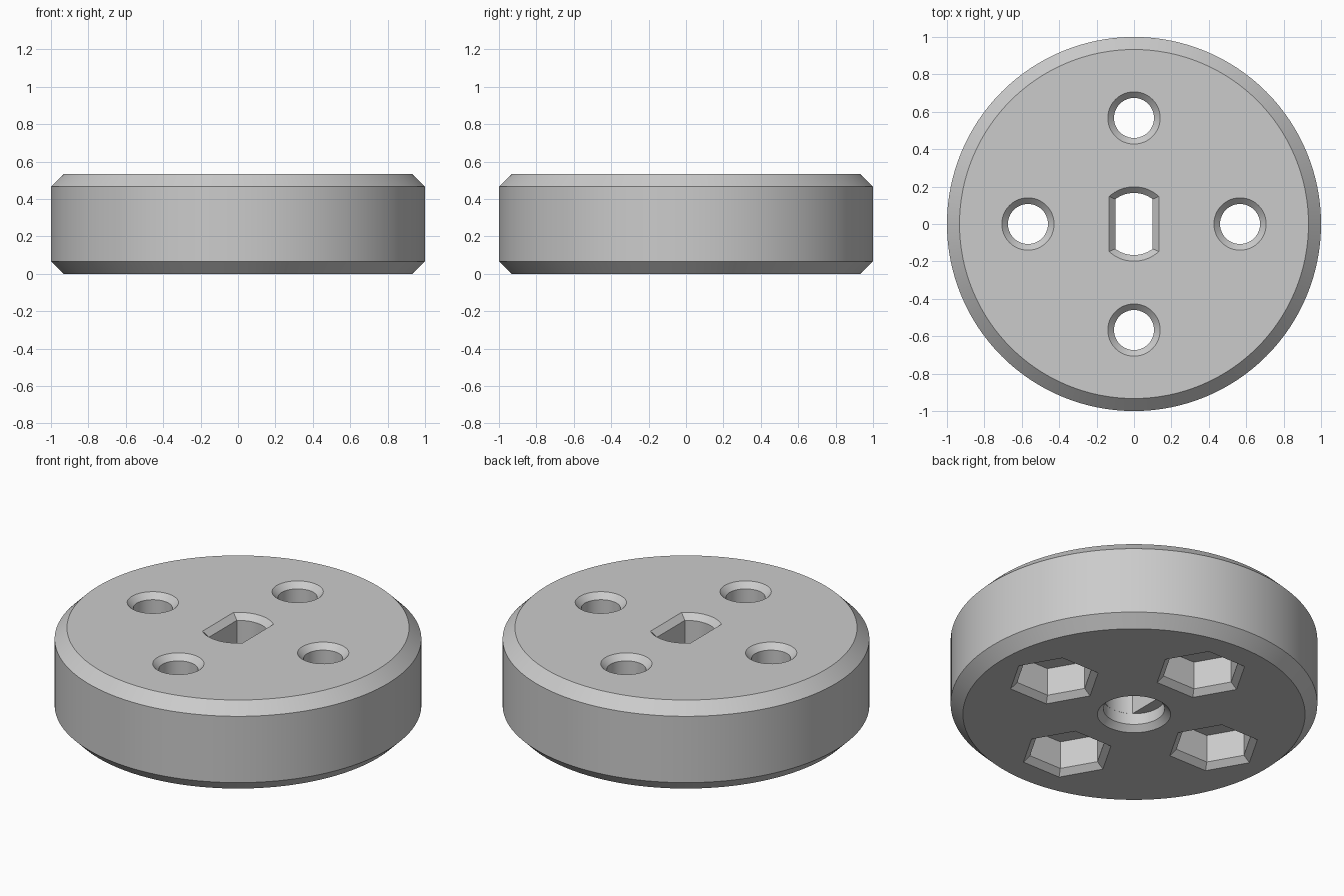
import bpy
from math import sin, cos, asin, pi

if "Cube" in bpy.data.objects:
    bpy.data.objects.remove(bpy.data.objects["Cube"], do_unlink=True)

HEIGHT = 0.533
EDGE = 0.067       # chamfer of the disc rim
LIP = 0.033        # chamfer of every opening
BOLT_RADIUS = 0.567

grey = bpy.data.materials.new("plain grey")
grey.use_nodes = True
grey.diffuse_color = (0.6, 0.6, 0.6, 1)
grey.node_tree.nodes["Principled BSDF"].inputs["Base Color"].default_value = (0.6, 0.6, 0.6, 1)


def polygon(radius, sides):
    return [(radius * cos(2 * pi * i / sides), radius * sin(2 * pi * i / sides))
            for i in range(sides)]


def double_flat(radius, half_width, steps=16):
    """Circle cut by two flats parallel to y."""
    a = asin(half_width / radius)
    arc = [(radius * sin(t), radius * cos(t))
           for t in (a - 2 * a * i / steps for i in range(steps + 1))]
    return arc + [(-x, -y) for x, y in arc]


def loft(name, rings, centre=(0, 0)):
    """Closed solid through a stack of (outline, z) rings."""
    n = len(rings[0][0])
    verts = [(x + centre[0], y + centre[1], z) for outline, z in rings for x, y in outline]
    faces = [tuple(reversed(range(n))), tuple(range(len(verts) - n, len(verts)))]
    for k in range(len(rings) - 1):
        for i in range(n):
            j = (i + 1) % n
            faces.append((k * n + i, k * n + j, (k + 1) * n + j, (k + 1) * n + i))
    mesh = bpy.data.meshes.new(name)
    mesh.from_pydata(verts, [], faces)
    mesh.materials.append(grey)
    obj = bpy.data.objects.new(name, mesh)
    bpy.context.collection.objects.link(obj)
    return obj


def cut(body, cutter):
    """Subtract the cutter, then discard it."""
    mod = body.modifiers.new("cut", 'BOOLEAN')
    mod.operation, mod.solver, mod.object = 'DIFFERENCE', 'EXACT', cutter
    bpy.context.view_layer.objects.active = body
    bpy.ops.object.modifier_apply(modifier=mod.name)
    bpy.data.objects.remove(cutter, do_unlink=True)


# Disc with chamfered rims
wheel = loft("wheel_disc", [
    (polygon(1 - EDGE, 128), 0), (polygon(1, 128), EDGE),
    (polygon(1, 128), HEIGHT - EDGE), (polygon(1 - EDGE, 128), HEIGHT)])

# Four hexagonal nut pockets below, each with a bolt hole to the top
for i in range(4):
    spot = (BOLT_RADIUS * cos(i * pi / 2), BOLT_RADIUS * sin(i * pi / 2))
    cut(wheel, loft("nut_pocket", [
        (polygon(0.292, 6), -LIP), (polygon(0.216, 6), LIP), (polygon(0.216, 6), 0.2)], spot))
    cut(wheel, loft("bolt_hole", [
        (polygon(0.107, 48), 0.1), (polygon(0.107, 48), HEIGHT - LIP),
        (polygon(0.107 + 2 * LIP, 48), HEIGHT + LIP)], spot))

# Round shaft recess below, double flat shaft slot above
cut(wheel, loft("shaft_recess", [
    (polygon(0.167 + 2 * LIP, 64), -LIP), (polygon(0.167, 64), LIP), (polygon(0.167, 64), 0.1)]))
cut(wheel, loft("shaft_slot", [
    (double_flat(0.166, 0.1), 0.05), (double_flat(0.166, 0.1), HEIGHT - LIP),
    (double_flat(0.166 + 2 * LIP, 0.1 + 2 * LIP), HEIGHT + LIP)]))

# Smooth round walls, crisp chamfer edges
bpy.ops.object.select_all(action='DESELECT')
wheel.select_set(True)
bpy.context.view_layer.objects.active = wheel
bpy.ops.object.shade_smooth_by_angle(angle=pi / 6)
